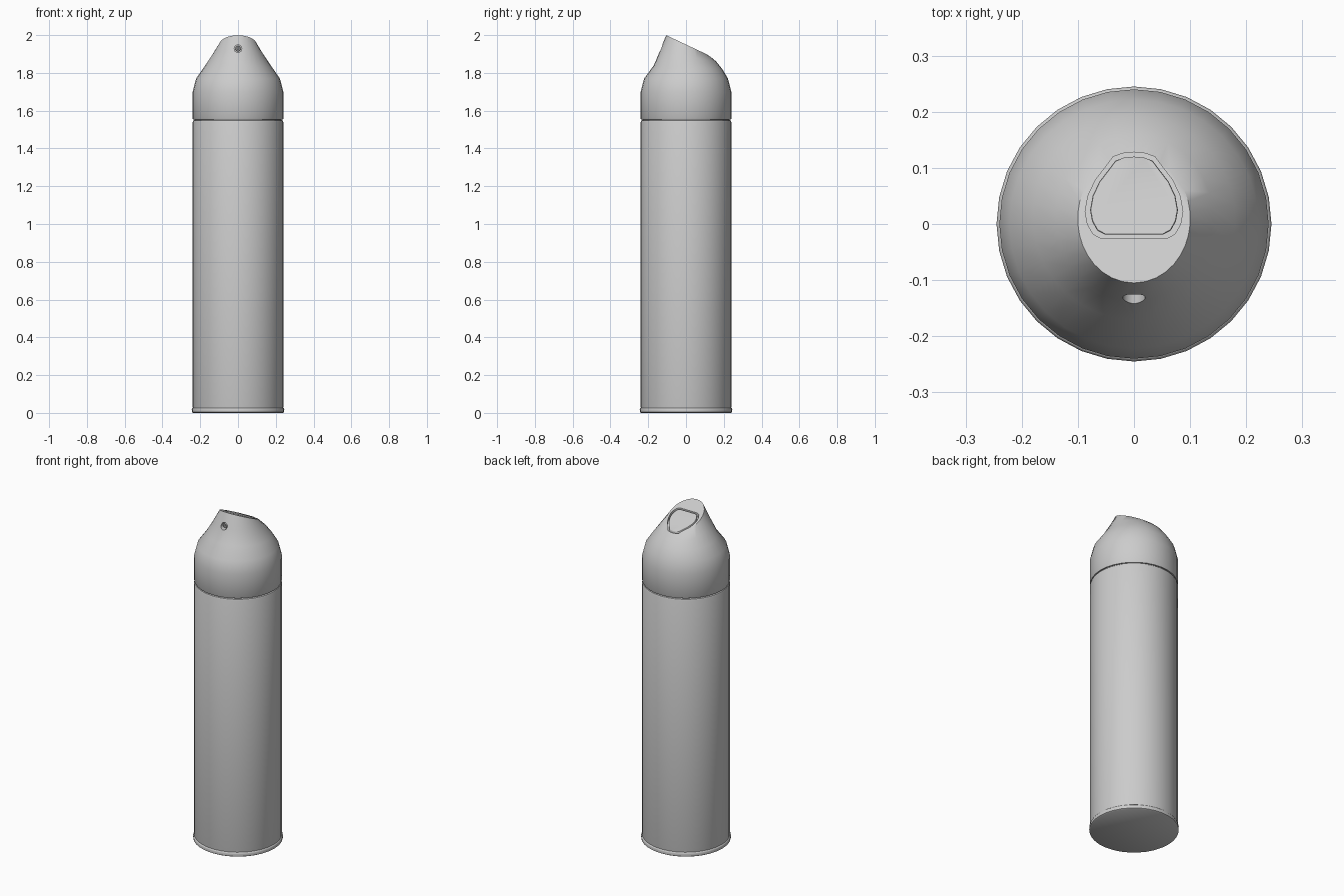
import bpy, bmesh, math

if "Cube" in bpy.data.objects:
    bpy.data.objects.remove(bpy.data.objects["Cube"])

SIDES = 32


def finish(name, bm, angle=40):
    bmesh.ops.recalc_face_normals(bm, faces=bm.faces)
    mesh = bpy.data.meshes.new(name)
    bm.to_mesh(mesh)
    bm.free()
    ob = bpy.data.objects.new(name, mesh)
    bpy.context.collection.objects.link(ob)
    smooth(ob, angle)
    return ob


def smooth(ob, angle=40):
    bpy.ops.object.select_all(action='DESELECT')
    ob.select_set(True)
    bpy.context.view_layer.objects.active = ob
    bpy.ops.object.shade_smooth_by_angle(angle=math.radians(angle))


def loft(name, rings, angle=40):
    """Skin a stack of equal-length point rings and close both ends."""
    bm = bmesh.new()
    vs = [[bm.verts.new(p) for p in ring] for ring in rings]
    n = len(vs[0])
    for a, b in zip(vs, vs[1:]):
        for i in range(n):
            j = (i + 1) % n
            bm.faces.new((a[i], a[j], b[j], b[i]))
    bm.faces.new(vs[0][::-1])
    bm.faces.new(vs[-1])
    return finish(name, bm, angle)


def circle(r, z):
    return [(r * math.cos(2 * math.pi * i / SIDES), r * math.sin(2 * math.pi * i / SIDES), z)
            for i in range(SIDES)]


def tube_y(name, profile, n=24, z=1.928):
    """Solid turned around a front-to-back axis; profile is (radius, y)."""
    return loft(name, [[(r * math.cos(2 * math.pi * i / n), y, z + r * math.sin(2 * math.pi * i / n))
                        for i in range(n)] for r, y in profile])


def cut(target, cutter):
    mod = target.modifiers.new("cut", 'BOOLEAN')
    mod.operation = 'DIFFERENCE'
    mod.solver = 'EXACT'
    mod.object = cutter
    bpy.context.view_layer.objects.active = target
    bpy.ops.object.modifier_apply(modifier=mod.name)
    bpy.data.objects.remove(cutter)


def top_plane(y):
    return 1.95 - 0.47 * y


# Can body with rolled shoulder, and base rim
loft("can_body", [circle(r, z) for r, z in
                  [(0.236, 0.012), (0.24, 0.03), (0.24, 1.54), (0.237, 1.547), (0.23, 1.55)]])
loft("base_rim", [circle(r, z) for r, z in
                  [(0.238, 0.0), (0.244, 0.004), (0.245, 0.018), (0.243, 0.024), (0.239, 0.027)]])
loft("neck_seam", [circle(0.23, 1.545), circle(0.23, 1.56)])

# Cap: round skirt blending into a slanted oval top; (radius, z) for front, side, back
FRONT = [(0.222, 1.77), (0.17, 1.84), (0.137, 1.92), (0.105, 2.0)]
SIDE = [(0.222, 1.77), (0.18, 1.83), (0.14, 1.89), (0.10, 1.95)]
BACK = [(0.222, 1.77), (0.192, 1.82), (0.16, 1.86), (0.12, 1.894)]


def blend(f, s, b, t):
    return s + (b - f) / 2 * t + ((b + f) / 2 - s) * t * t


rings = [circle(0.238, 1.554), circle(0.24, 1.558), circle(0.24, 1.70)]
for k, (f, s, b) in enumerate(zip(FRONT, SIDE, BACK)):
    ring = []
    for i in range(SIDES):
        a = 2 * math.pi * i / SIDES
        t = math.sin(a)
        r = blend(f[0], s[0], b[0], t)
        z = top_plane(r * t) if k == 3 else blend(f[1], s[1], b[1], t)
        ring.append((r * math.cos(a), r * t, z))
    rings.append(ring)
cap = loft("spray_cap", rings)

# Finger button outline, mirrored across x
HALF = [(0.058, -0.026), (0.073, -0.018), (0.083, 0.0), (0.087, 0.022), (0.082, 0.05),
        (0.069, 0.078), (0.052, 0.1), (0.037, 0.12), (0.02, 0.126)]
OUTLINE = HALF + [(0, 0.128)] + [(-x, y) for x, y in reversed(HALF)]


def outline(scale, dz):
    pts = [(x * scale, 0.048 + (y - 0.048) * scale) for x, y in OUTLINE]
    return [(x, y, top_plane(y) + dz) for x, y in pts]


# Groove around the button, and nozzle recess
cut(cap, loft("groove_cutter", [outline(1, -0.02), outline(1, 0.06)]))
cut(cap, tube_y("nozzle_cutter", [(0.02, -0.25), (0.02, -0.112)]))
smooth(cap)

# Button filling the groove
loft("finger_button", [outline(0.9, -0.03), outline(0.9, -0.002), outline(0.885, 0.0)])

# Spray nozzle with a dimpled outlet
tube_y("spray_nozzle", [(0.014, -0.105), (0.014, -0.122), (0.012, -0.125),
                        (0.006, -0.125), (0.004, -0.115)])
